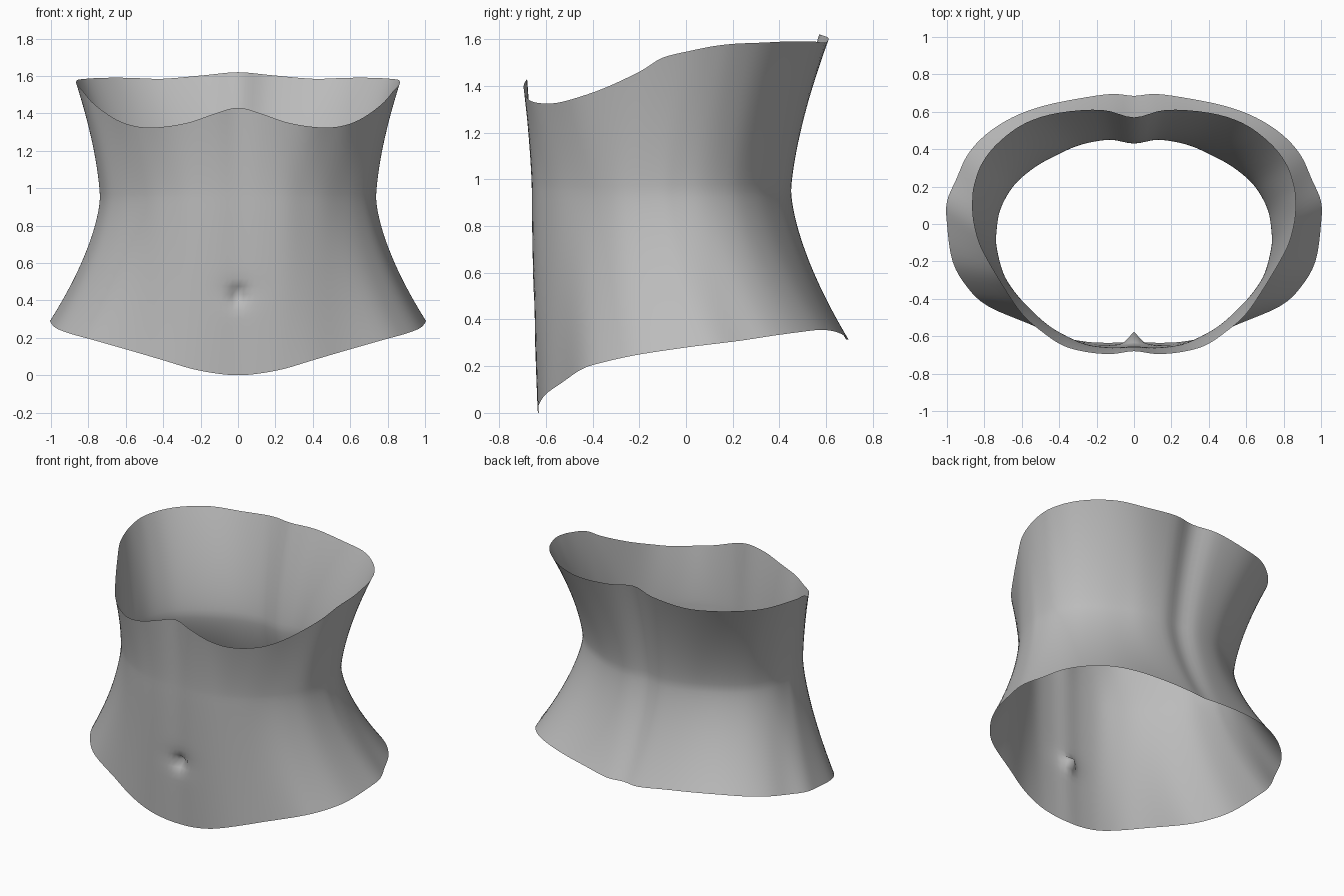
import bpy, math
from mathutils import Vector

if "Cube" in bpy.data.objects:
    bpy.data.objects.remove(bpy.data.objects["Cube"])

# Half outlines, front centre to back centre
hem = [(0, -.63, 0), (.12, -.635, .01), (.25, -.63, .035), (.4, -.6, .08), (.57, -.53, .13),
       (.78, -.44, .19), (.89, -.34, .22), (.97, -.2, .25), (1, 0, .28), (1, .12, .295),
       (.95, .24, .31), (.89, .37, .33), (.79, .48, .345), (.65, .57, .355), (.49, .63, .35),
       (.3, .67, .335), (.12, .695, .315), (0, .685, .315)]
waist = [(0, -.655), (.12, -.66), (.25, -.645), (.36, -.6), (.46, -.54), (.56, -.45),
         (.64, -.36), (.7, -.26), (.735, -.12), (.735, -.04), (.72, .06), (.68, .15),
         (.62, .23), (.52, .31), (.4, .375), (.28, .425), (.13, .45), (0, .43)]
rim = [(0, -.68, 1.43), (.12, -.695, 1.4), (.25, -.685, 1.355), (.38, -.65, 1.33), (.5, -.57, 1.325),
       (.6, -.48, 1.345), (.69, -.35, 1.39), (.78, -.2, 1.46), (.83, -.1, 1.52), (.86, .02, 1.55),
       (.865, .12, 1.57), (.855, .21, 1.58), (.81, .33, 1.585), (.72, .44, 1.59), (.58, .54, 1.59),
       (.4, .595, 1.585), (.17, .61, 1.605), (0, .57, 1.62)]
WAIST_Z = .95
SUB, ROWS = 4, 22      # steps between outline points, rows per half height


def ring(half):
    """Mirror a half outline and smooth it into a closed loop."""
    pts = [Vector(p) for p in half]
    pts += [Vector((-p.x, p.y, p.z)) for p in reversed(pts[1:-1])]
    n, out = len(pts), []
    for i in range(n):
        a, b, c, d = (pts[(i + k) % n] for k in (-1, 0, 1, 2))
        for s in range(SUB):
            t = s / SUB
            out.append(.5 * (2 * b + (c - a) * t + (2 * a - 5 * b + 4 * c - d) * t ** 2
                             + (3 * b - a - 3 * c + d) * t ** 3))
    return out


def flare(mid, end, t, power):
    """Point between waist (t=0) and an open edge (t=1)."""
    p = mid.lerp(end, t ** power)
    p.z = mid.z + (end.z - mid.z) * t
    # navel dent in the front centre
    if p.y < -.4:
        p.y += .06 * math.exp(-(p.x / .035) ** 2 - ((p.z - .425) / .03) ** 2)
        p.y += .012 * math.exp(-(p.x / .1) ** 2 - ((p.z - .44) / .07) ** 2)
    return p


low, mid, high = ring(hem), ring([(x, y, WAIST_Z) for x, y in waist]), ring(rim)
n = len(mid)
verts = []
for r in range(-ROWS, ROWS + 1):
    t = abs(r) / ROWS
    for i in range(n):
        verts.append(flare(mid[i], low[i] if r < 0 else high[i], t, 1.55 if r < 0 else 1.45))
faces = [(r * n + i, r * n + (i + 1) % n, (r + 1) * n + (i + 1) % n, (r + 1) * n + i)
         for r in range(2 * ROWS) for i in range(n)]

# Open torso shell
mesh = bpy.data.meshes.new("torso_shell")
mesh.from_pydata(verts, [], faces)
mesh.shade_smooth()
grey = bpy.data.materials.new("plain grey")
grey.diffuse_color = (.5, .5, .5, 1)
grey.use_nodes = True
grey.node_tree.nodes["Principled BSDF"].inputs["Base Color"].default_value = grey.diffuse_color
mesh.materials.append(grey)
bpy.context.collection.objects.link(bpy.data.objects.new("torso_shell", mesh))
